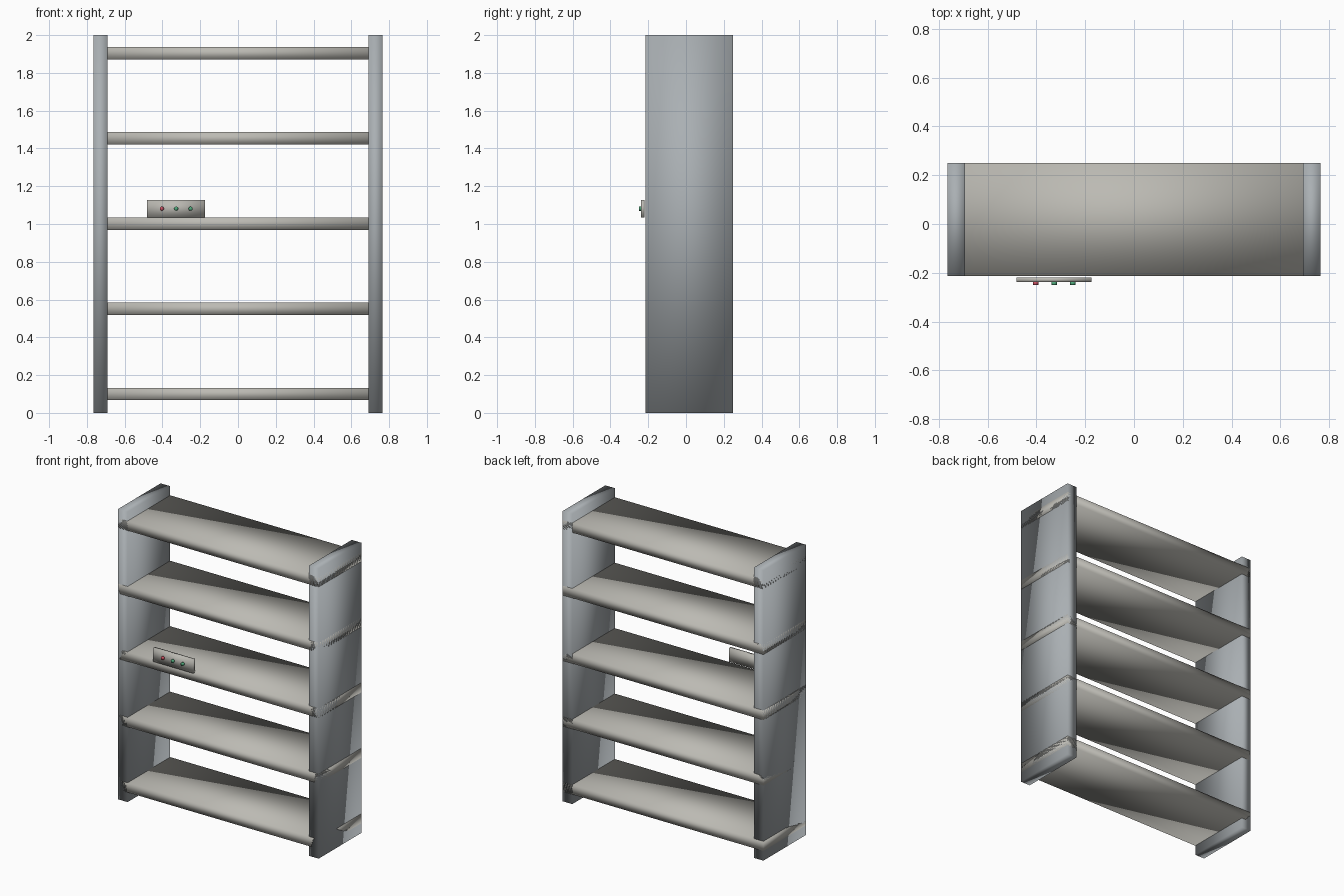
import bpy
from math import pi

if "Cube" in bpy.data.objects:
    bpy.data.objects.remove(bpy.data.objects["Cube"])


def paint(name, color):
    mat = bpy.data.materials.new(name)
    mat.diffuse_color = (*color, 1)
    mat.use_nodes = True
    mat.node_tree.nodes["Principled BSDF"].inputs["Base Color"].default_value = mat.diffuse_color
    return mat


def finish(obj, name, mat):
    obj.name = name
    bpy.ops.object.transform_apply(location=False, rotation=True, scale=True)
    bpy.ops.object.shade_smooth()  # fully smooth, soft gradients across the boxes
    obj.data.materials.append(mat)


def box(name, lo, hi, mat):
    mid = [(a + b) / 2 for a, b in zip(lo, hi)]
    bpy.ops.mesh.primitive_cube_add(size=1, location=mid)
    obj = bpy.context.object
    obj.scale = [b - a for a, b in zip(lo, hi)]
    finish(obj, name, mat)


steel = paint("upright_grey", (0.40, 0.43, 0.45))
warm = paint("shelf_grey", (0.50, 0.49, 0.45))
red = paint("red_light", (0.6, 0.08, 0.12))
green = paint("green_light", (0.08, 0.4, 0.2))

FRONT, BACK = -0.214, 0.25
OUT, INN = 0.765, 0.692

# Side uprights
box("left_upright", (-OUT, FRONT, 0), (-INN, BACK, 2), steel)
box("right_upright", (INN, FRONT, 0), (OUT, BACK, 2), steel)

# Shelves, running through the uprights to their outer faces
for i in range(5):
    z = 0.1 + i * 0.451
    box(f"shelf_{i + 1}", (-OUT, FRONT, z - 0.033), (OUT, BACK, z + 0.033), warm)

# Control plate standing just in front of the middle shelf
box("control_plate", (-0.481, -0.238, 1.034), (-0.174, -0.219, 1.128), warm)

# Indicator buttons
for i, mat in enumerate((red, green, green)):
    bpy.ops.mesh.primitive_cylinder_add(
        vertices=16, radius=0.011, depth=0.014,
        location=(-0.403 + i * 0.076, -0.243, 1.081), rotation=(pi / 2, 0, 0))
    finish(bpy.context.object, f"button_{i + 1}", mat)
